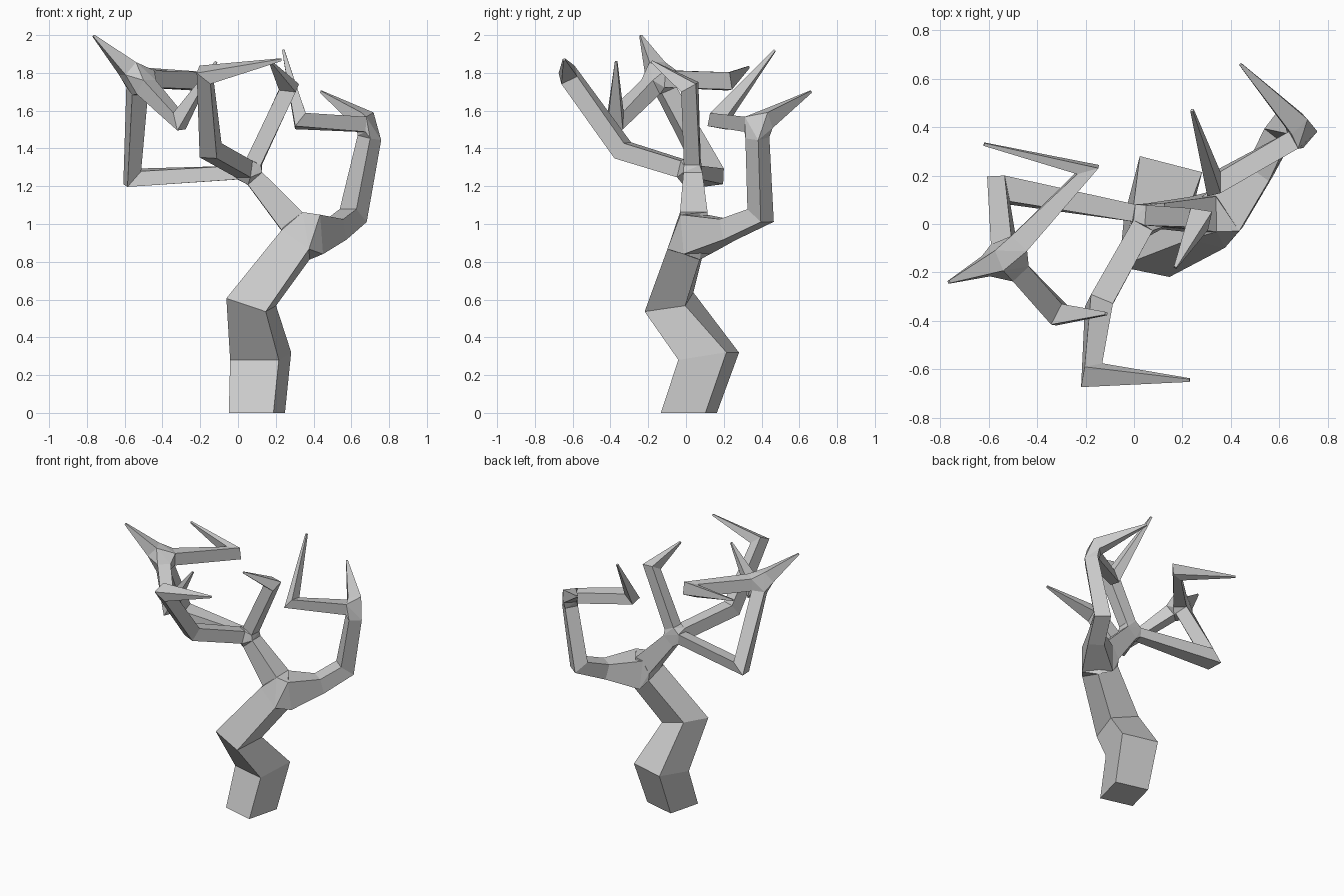
import bpy, bmesh
from mathutils import Vector

if "Cube" in bpy.data.objects:
    bpy.data.objects.remove(bpy.data.objects["Cube"])

UP = Vector((0, 0, 1))


def make_object(name, bm):
    bmesh.ops.recalc_face_normals(bm, faces=bm.faces)
    mesh = bpy.data.meshes.new(name)
    bm.to_mesh(mesh)
    bm.free()
    bpy.context.collection.objects.link(bpy.data.objects.new(name, mesh))


def limb(name, pts, side=None, start=None, pull=(0, 0)):
    """Square tube through (x, y, z, half_width); pull shortens ends at forks.
    Returns the first and last rings."""
    c = [Vector(p[:3]) for p in pts]
    d = [(b - a).normalized() for a, b in zip(c, c[1:])]
    c[0] += d[0] * pull[0]
    c[-1] -= d[-1] * pull[1]
    tangents = [start or d[0]]
    tangents += [(a + b).normalized() for a, b in zip(d, d[1:])] + [d[-1]]
    u = side or tangents[0].cross(UP)
    bm = bmesh.new()
    rings, prev = [], tangents[0]
    for p, t, q in zip(c, tangents, pts):
        u = prev.rotation_difference(t) @ u
        u = (u - t * u.dot(t)).normalized()
        v = t.cross(u)
        prev, r = t, q[3]
        rings.append([bm.verts.new(p + (u * a + v * b) * r)
                      for a, b in ((-1, -1), (1, -1), (1, 1), (-1, 1))])
    for a, b in zip(rings, rings[1:]):
        for i in range(4):
            j = (i + 1) % 4
            bm.faces.new((a[i], a[j], b[j], b[i]))
    bm.faces.new(rings[0])
    bm.faces.new(rings[-1])
    ends = [[w.co.copy() for w in r] for r in (rings[0], rings[-1])]
    make_object(name, bm)
    return ends


def fork(name, *rings):
    """Solid joint wrapped around the rings that meet at a fork."""
    bm = bmesh.new()
    vs = [bm.verts.new(p) for r in rings for p in r]
    res = bmesh.ops.convex_hull(bm, input=vs)
    inner = [g for g in res["geom_interior"] if isinstance(g, bmesh.types.BMVert)]
    bmesh.ops.delete(bm, geom=inner, context='VERTS')
    make_object(name, bm)


TIP = 0.006
crown = (0.06, 0.035, 1.275, 0.05)
right_top = (0.71, 0.375, 1.525, 0.045)
left_top = (-0.53, -0.14, 1.77, 0.045)

# trunk and the two main boughs
trunk = limb("trunk", [(0.10, 0.015, 0, 0.122), (0.12, 0.12, 0.30, 0.133),
                       (0.07, -0.09, 0.587, 0.112), (0.305, 0.005, 0.89, 0.09)],
             side=Vector((0.97, -0.25, 0)), start=UP)
left_bough = limb("left_bough", [(0.285, 0.04, 1.015, 0.073), crown], pull=(0, 0.045))
right_bough = limb("right_bough", [(0.365, 0.05, 0.945, 0.105), (0.52, 0.22, 0.97, 0.056),
                                   (0.61, 0.395, 1.045, 0.056), right_top], pull=(0, 0.07))
fork("trunk_fork", trunk[1], left_bough[0], right_bough[0])

# twigs on the right bough
r1 = limb("right_hooked_twig", [right_top[:3] + (0.04,), (0.33, 0.165, 1.545, 0.045),
                                (0.24, 0.47, 1.92, TIP)], pull=(0.06, 0))
r2 = limb("right_spike", [right_top, (0.44, 0.66, 1.70, TIP)], pull=(0.06, 0))
fork("right_fork", right_bough[1], r1[0], r2[0])

# three branches from the crown
c1 = limb("upright_branch", [crown[:3] + (0.042,), (0.27, 0.02, 1.725, 0.045),
                             (0.17, -0.18, 1.86, TIP)], pull=(0.06, 0))
c2 = limb("front_branch", [crown[:3] + (0.045,), (-0.145, -0.335, 1.39, 0.049),
                           (-0.175, -0.625, 1.79, 0.047), (0.23, -0.645, 1.87, TIP)],
          pull=(0.06, 0))
c3 = limb("left_branch", [crown[:3] + (0.036,), (-0.56, 0.145, 1.245, 0.055), left_top],
          pull=(0.06, 0.07))
fork("crown_fork", left_bough[1], c1[0], c2[0], c3[0])

# twigs on the left branch
t1 = limb("left_back_twig", [left_top, (-0.19, 0.225, 1.755, 0.046),
                             (-0.62, 0.33, 1.83, TIP)], pull=(0.08, 0))
t2 = limb("left_front_twig", [left_top, (-0.31, -0.375, 1.545, 0.048),
                              (-0.115, -0.37, 1.86, TIP)], pull=(0.08, 0))
t3 = limb("left_spike", [left_top, (-0.765, -0.24, 1.997, TIP)], pull=(0.08, 0))
fork("left_fork", c3[1], t1[0], t2[0], t3[0])
